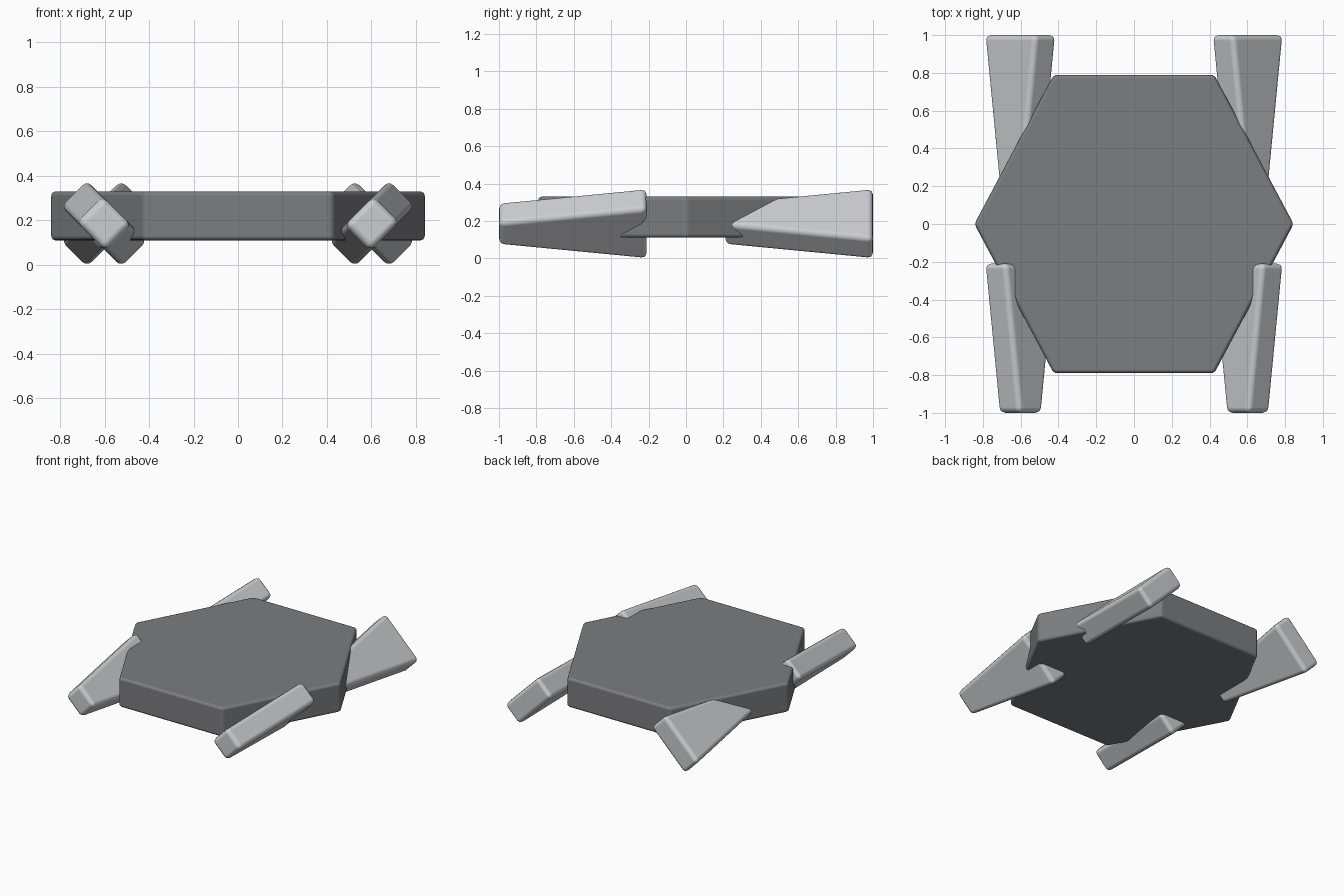
import bpy, bmesh, math
from mathutils import Matrix, Vector

cube = bpy.data.objects.get("Cube")
if cube:
    bpy.data.objects.remove(cube, do_unlink=True)


def material(name, color):
    m = bpy.data.materials.new(name)
    m.use_nodes = True
    m.diffuse_color = color
    m.node_tree.nodes["Principled BSDF"].inputs["Base Color"].default_value = color
    return m


hull_grey = material("dark grey", (0.2, 0.205, 0.215, 1))
fin_grey = material("light grey", (0.6, 0.61, 0.63, 1))


def loft(name, ring_a, ring_b, mat, bevel):
    """Closed prism between two matching outlines, with rounded edges."""
    bm = bmesh.new()
    a = [bm.verts.new(p) for p in ring_a]
    b = [bm.verts.new(p) for p in ring_b]
    bm.faces.new(a)
    bm.faces.new(b)
    for i in range(len(a)):
        j = (i + 1) % len(a)
        bm.faces.new((a[i], a[j], b[j], b[i]))
    bmesh.ops.recalc_face_normals(bm, faces=bm.faces)
    mesh = bpy.data.meshes.new(name)
    bm.to_mesh(mesh)
    bm.free()
    mesh.materials.append(mat)
    obj = bpy.data.objects.new(name, mesh)
    bpy.context.collection.objects.link(obj)
    mod = obj.modifiers.new("rounded edges", 'BEVEL')
    mod.width = bevel
    mod.segments = 3
    mod.harden_normals = True
    for p in mesh.polygons:
        p.use_smooth = True
    return obj


# Hexagonal hull plate
outline = [(0.845, 0), (0.425, 0.79), (-0.425, 0.79),
           (-0.845, 0), (-0.425, -0.79), (0.425, -0.79)]
loft("hull", [(x, y, 0.11) for x, y in outline],
     [(x, y, 0.33) for x, y in outline], hull_grey, 0.02)


# Tapered fins, tilted 45 degrees about their length
def fin_ring(side, y, width, thick, tilt):
    rot = Matrix.Rotation(tilt, 3, 'Y')
    center = Vector((0.602 * side, y, 0.185))
    corners = ((-1, -1), (1, -1), (1, 1), (-1, 1))
    return [center + rot @ Vector((u * width / 2, 0, v * thick / 2))
            for u, v in corners]


THICK, WIDE = 0.165, 0.39
for side, side_name in ((1, "left"), (-1, "right")):
    for end, end_name, y_small, y_big in ((-1, "front", -1, -0.21),
                                          (1, "rear", 0.21, 1)):
        tilt = math.radians(45) * side * end
        loft(f"{end_name}_{side_name}_fin",
             fin_ring(side, y_small, 0.175, THICK, tilt),
             fin_ring(side, y_big, WIDE, THICK, tilt), fin_grey, 0.03)
